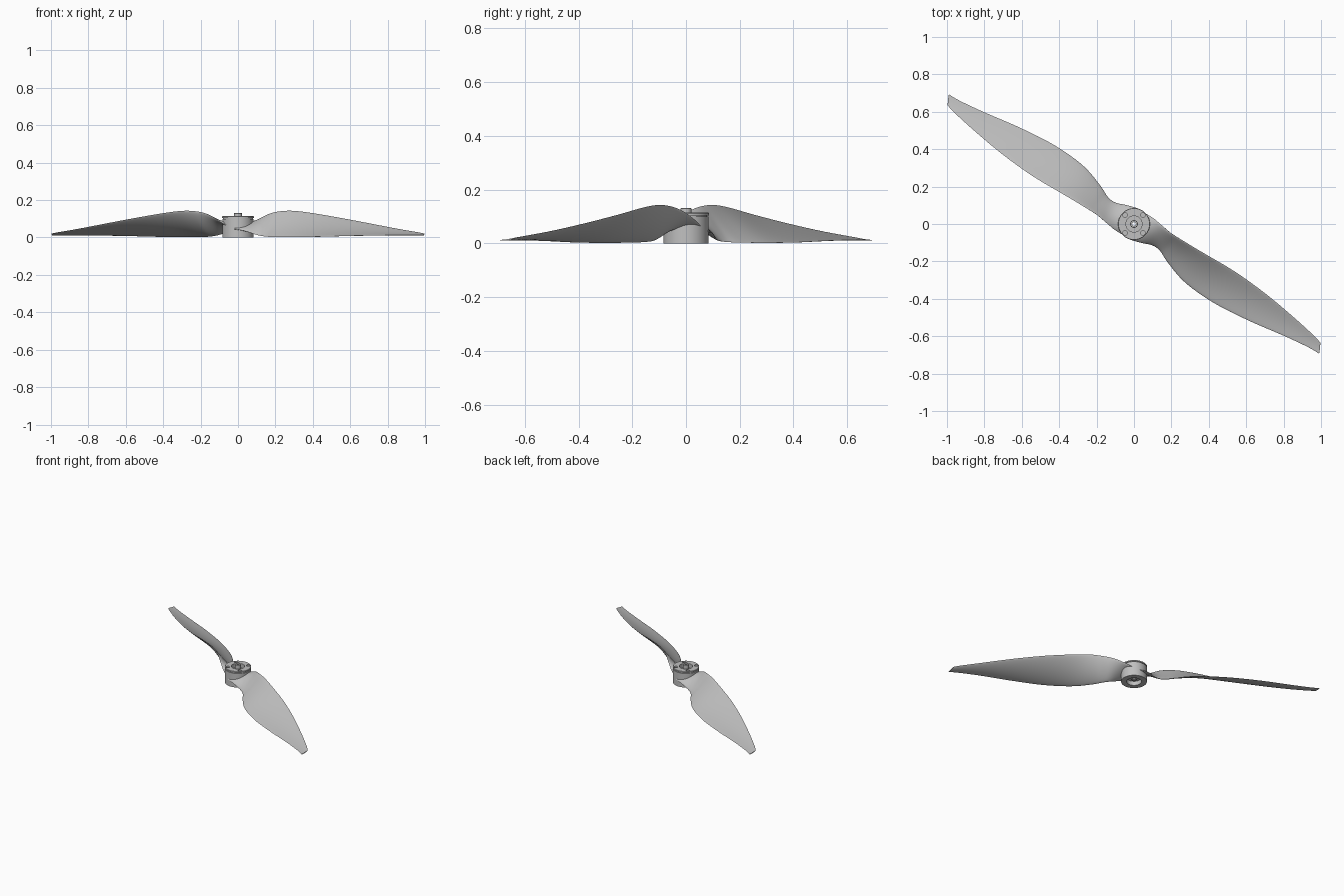
import bpy, bmesh, math
from mathutils import Vector, Matrix

cube = bpy.data.objects.get("Cube")
if cube:
    bpy.data.objects.remove(cube, do_unlink=True)

grey = bpy.data.materials.new("light_grey")
grey.use_nodes = True
COLOUR = (0.53, 0.53, 0.53, 1)
grey.diffuse_color = COLOUR
grey.node_tree.nodes["Principled BSDF"].inputs["Base Color"].default_value = COLOUR


def make_object(name, bm):
    bmesh.ops.recalc_face_normals(bm, faces=bm.faces)
    mesh = bpy.data.meshes.new(name)
    bm.to_mesh(mesh)
    bm.free()
    obj = bpy.data.objects.new(name, mesh)
    bpy.context.collection.objects.link(obj)
    mesh.materials.append(grey)
    return obj


def smooth(obj):
    bpy.ops.object.select_all(action='DESELECT')
    obj.select_set(True)
    bpy.context.view_layer.objects.active = obj
    bpy.ops.object.shade_smooth_by_angle(angle=math.radians(35))


def bridge(bm, a, b):
    for i in range(len(a)):
        j = (i + 1) % len(a)
        bm.faces.new((a[i], a[j], b[j], b[i]))


def spline(points, u):
    # Catmull-Rom through the points, u counted in points
    i = min(int(u), len(points) - 2)
    t = u - i
    p1, p2 = points[i], points[i + 1]
    p0 = points[i - 1] if i else 2 * p1 - p2
    p3 = points[i + 2] if i + 2 < len(points) else 2 * p2 - p1
    return 0.5 * (2 * p1 + (p2 - p0) * t + (2 * p0 - 5 * p1 + 4 * p2 - p3) * t**2
                  + (3 * p1 - p0 - 3 * p2 + p3) * t**3)


# Blade edges from root to tip: raised edge and low edge
HIGH = [Vector(p) for p in (
    (.065, .055, .066), (.105, .03, .09), (.15, -.008, .118), (.2, -.05, .136),
    (.28, -.1, .143), (.38, -.16, .133), (.54, -.255, .106), (.7, -.37, .076),
    (.85, -.495, .047), (.96, -.595, .028), (.997, -.635, .021))]
LOW = [Vector(p) for p in (
    (-.02, -.084, .046), (.035, -.1, .035), (.1, -.115, .014), (.14, -.145, .006),
    (.18, -.205, .003), (.27, -.31, .002), (.42, -.418, .004), (.61, -.515, .009),
    (.8, -.597, .012), (.93, -.658, .012), (.99, -.693, .012))]
SPAN = Vector((.82, -.57, 0))
STEPS, HALF = 60, 14


def blade(name, angle):
    bm = bmesh.new()
    rings = []
    for s in range(STEPS + 1):
        f = s / STEPS
        u = f * (len(HIGH) - 1)
        low, high = spline(LOW, u), spline(HIGH, u)
        chord = high - low
        up = SPAN.cross(chord).normalized()
        thick = .010 * (1 - f) + .0025
        # Arched at the root, dished further out
        bend = max(.25 - 1.4 * f, -.22)
        ring = []
        for k in range(2 * HALF):
            a = math.pi * k / HALF
            t = .5 - .5 * math.cos(a)
            camber = bend * chord.length * t * (1 - t)
            ring.append(bm.verts.new(low + chord * t + up * (camber + thick * math.sin(a))))
        rings.append(ring)
    for a, b in zip(rings, rings[1:]):
        bridge(bm, a, b)
    bm.faces.new(rings[0])
    bm.faces.new(rings[-1])
    bm.transform(Matrix.Rotation(angle, 4, 'Z'))
    smooth(make_object(name, bm))


blade("right_hand_blade", math.pi)
blade("left_hand_blade", 0)


def lathe(name, profile, segments=64):
    bm = bmesh.new()
    rings = [[bm.verts.new((r * math.cos(math.tau * i / segments),
                            r * math.sin(math.tau * i / segments), z))
              for i in range(segments)] for r, z in profile]
    for i, ring in enumerate(rings):
        bridge(bm, ring, rings[(i + 1) % len(rings)])
    return make_object(name, bm)


# Hub: grooved drum with a recess at the top and the bottom, bored through
hub = lathe("hub", [
    (.01, .03), (.048, .03), (.048, 0), (.084, 0), (.084, .1), (.079, .1),
    (.079, .104), (.085, .104), (.085, .112), (.083, .114), (.043, .114),
    (.043, .085), (.01, .085)])

# Four bolt holes in the cap
bm = bmesh.new()
for i in range(4):
    a = math.pi / 4 + i * math.pi / 2
    bmesh.ops.create_cone(bm, cap_ends=True, segments=24, radius1=.012, radius2=.012, depth=.04,
                          matrix=Matrix.Translation((.067 * math.cos(a), .067 * math.sin(a), .115)))
cutter = make_object("bolt_hole_cutter", bm)
cutter.hide_render = True
cutter.hide_viewport = True
mod = hub.modifiers.new("bolt_holes", 'BOOLEAN')
mod.operation = 'DIFFERENCE'
mod.solver = 'EXACT'
mod.object = cutter
smooth(hub)

# Hollow shaft through the middle
smooth(lathe("shaft", [(.01, .02), (.021, .02), (.021, .129), (.019, .131), (.01, .131)], 40))
